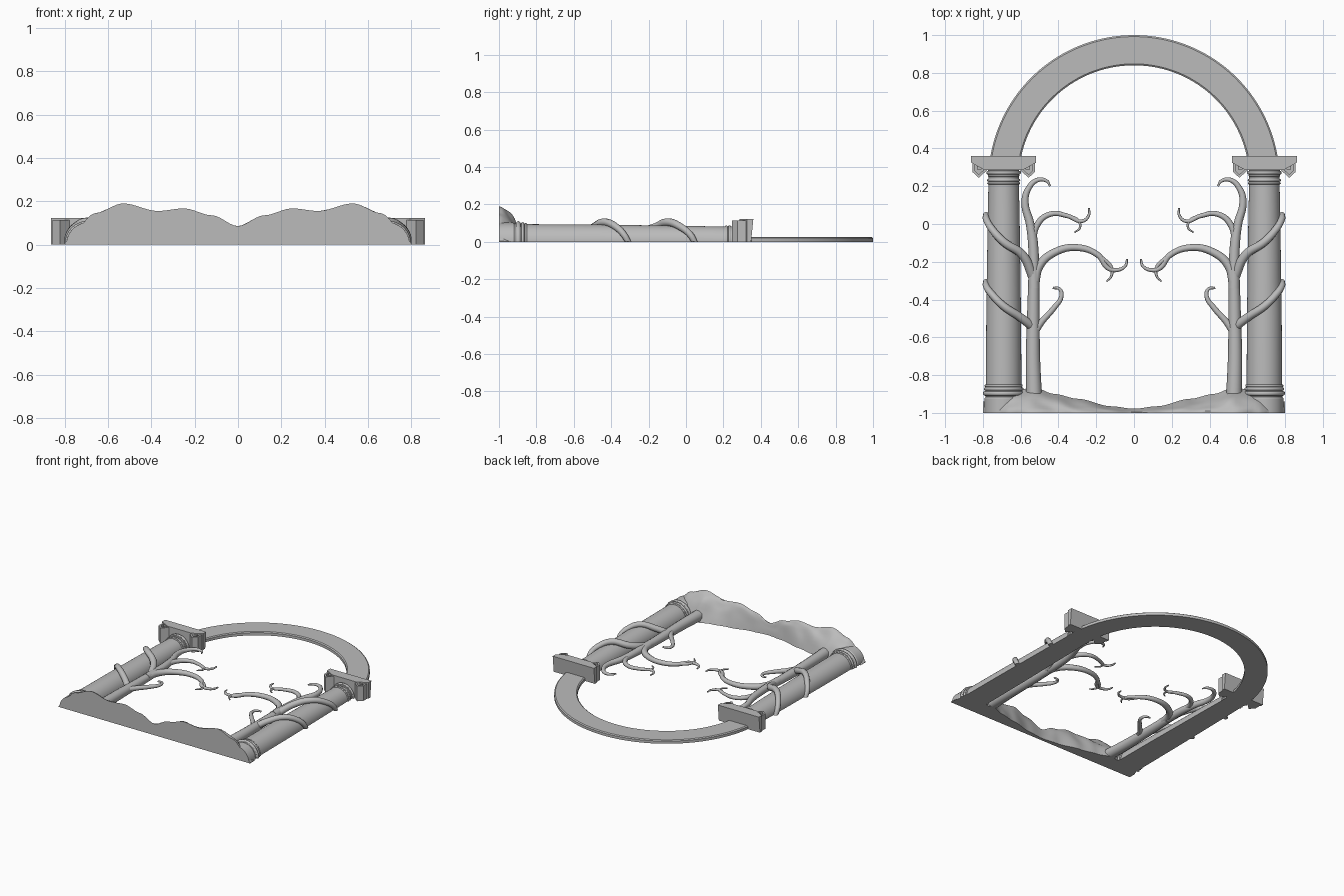
import bpy, bmesh, math
from mathutils import Vector, noise

cube = bpy.data.objects.get("Cube")
if cube:
    bpy.data.objects.remove(cube)

stone = bpy.data.materials.new("grey stone")
stone.use_nodes = True
GREY = (0.5, 0.5, 0.5, 1)
stone.diffuse_color = GREY
stone.node_tree.nodes["Principled BSDF"].inputs["Base Color"].default_value = GREY


def add_object(name, mesh, mirror=True, smooth=None):
    ob = bpy.data.objects.new(name, mesh)
    bpy.context.collection.objects.link(ob)
    mesh.materials.clear()
    mesh.materials.append(stone)
    if smooth:
        bpy.ops.object.select_all(action='DESELECT')
        ob.select_set(True)
        bpy.context.view_layer.objects.active = ob
        bpy.ops.object.shade_smooth_by_angle(angle=math.radians(smooth))
    if mirror:
        ob.modifiers.new("mirror", 'MIRROR').use_mirror_merge = False
    return ob


def finish(name, bm, **kw):
    bmesh.ops.recalc_face_normals(bm, faces=bm.faces)
    mesh = bpy.data.meshes.new(name)
    bm.to_mesh(mesh)
    bm.free()
    return add_object(name, mesh, **kw)


def loft(bm, rows):
    """Skin closed rings of points and cap both ends."""
    rings = [[bm.verts.new(p) for p in row] for row in rows]
    n = len(rings[0])
    for a, b in zip(rings, rings[1:]):
        for i in range(n):
            j = (i + 1) % n
            bm.faces.new((a[i], a[j], b[j], b[i]))
    bm.faces.new(rings[0])
    bm.faces.new(rings[-1][::-1])


def prism(bm, outline, z0, z1):
    loft(bm, [[(x, y, z) for x, y in outline] for z in (z0, z1)])


def interp(table, x):
    """Smooth interpolation through sorted (x, value) pairs."""
    for (x0, a), (x1, b) in zip(table, table[1:]):
        if x <= x1:
            t = (x - x0) / (x1 - x0)
            return a + (b - a) * t * t * (3 - 2 * t)
    return table[-1][1]


# Arch: flat half ring with a softened rim
R_OUT, R_IN, CENTRE, THICK = 0.771, 0.611, 0.229, 0.026
bm = bmesh.new()
rows = []
for i in range(97):
    a = math.radians(9 + 162 * i / 96)
    section = ((R_IN, 0), (R_OUT, 0), (R_OUT, THICK - .006), (R_OUT - .008, THICK),
               (R_IN + .008, THICK), (R_IN, THICK - .006))
    rows.append([(r * math.cos(a), CENTRE + r * math.sin(a), z) for r, z in section])
loft(bm, rows)
finish("arch", bm, mirror=False, smooth=25)

# Columns: half-round shafts with turned rings, lying on their flat backs
COL_X = 0.69
profile = [(-1, .102), (-.925, .102), (-.915, .096)]


def ring(y, r, w):
    return [(y + w * math.cos(t), r + w * math.sin(t))
            for t in (math.pi * k / 6 for k in range(6, -1, -1))]


profile += ring(-.897, .097, .013) + ring(-.873, .096, .009) + ring(-.856, .094, .007)
profile += [(-.845, .094), (-.5, .092), (0, .085), (.2, .081)]
profile += ring(.216, .081, .006) + ring(.232, .081, .007) + [(.25, .08), (.255, .083)]
profile += ring(.272, .082, .010) + [(.3, .082)]
bm = bmesh.new()
loft(bm, [[(COL_X + r * math.cos(math.pi * k / 32), y, r * math.sin(math.pi * k / 32))
           for k in range(33)] for y, r in profile])
finish("columns", bm, smooth=30)

# Capitals: tapered slab with a pair of angular scrolls
bm = bmesh.new()
slab = [(-.172, .325), (-.172, .36), (.172, .36), (.172, .325), (.1, .285), (-.1, .285)]
loft(bm, [[(COL_X + x, y - (.012 if y > .35 and z == 0 else 0), z) for x, y in slab]
          for z in (0, .122)])
for side in (-1, 1):
    def place(points):
        return [(COL_X + side * x, y) for x, y in points]
    # scroll body with a lowered face, a raised rim and a small core
    prism(bm, place([(.165, .33), (.165, .275), (.132, .245), (.085, .287), (.1, .33)]), 0, .098)
    prism(bm, place([(.165, .33), (.165, .275), (.132, .245), (.085, .287), (.096, .295),
                     (.132, .262), (.152, .281), (.152, .33)]), .09, .114)
    prism(bm, place([(.14, .325), (.14, .288), (.118, .288), (.105, .31), (.105, .325)]), .09, .114)
finish("capitals", bm)

# Mound: rolling ground that falls away behind a flat front
HEIGHT = [(0, .085), (.12, .135), (.25, .167), (.37, .155), (.53, .19), (.66, .145),
          (.74, .085), (.785, .03), (.8, .003)]
DEPTH = [(0, .022), (.12, .035), (.3, .075), (.42, .1), (.53, .135), (.62, .12), (.8, .06)]
bm = bmesh.new()
NX, NY = 80, 10
rows = []
for i in range(NX + 1):
    x = -.8 + 1.6 * i / NX
    h, d = interp(HEIGHT, abs(x)), interp(DEPTH, abs(x))
    row = [(x, -1, 0)]
    for j in range(NY + 1):
        t = j / NY
        bump = noise.noise(Vector((x * 9, t * 2, 3))) * math.sin(math.pi * t)
        z = h * (1 - t ** 1.8) * (1 + .22 * bump)
        row.append((x, -1 + d * t * (1 + .1 * bump), max(z, .0005 * (NY - j))))
    rows.append(row)
loft(bm, rows)
finish("ground_mound", bm, mirror=False, smooth=35)


# Trees: tapering tubes, flattened where they touch the ground plane
def tube(name, points, r0, r1):
    cu = bpy.data.curves.new(name, 'CURVE')
    cu.dimensions = '3D'
    cu.bevel_depth = 1
    cu.bevel_resolution = 3
    cu.resolution_u = 8
    cu.use_fill_caps = True
    sp = cu.splines.new('BEZIER')
    sp.bezier_points.add(len(points) - 1)
    for i, (bp, p) in enumerate(zip(sp.bezier_points, points)):
        bp.co = (-p[0], p[1], p[2] if len(p) > 2 else .04)
        bp.handle_left_type = bp.handle_right_type = 'AUTO'
        bp.radius = r0 + (r1 - r0) * i / (len(points) - 1)
    tmp = bpy.data.objects.new(name + "_path", cu)
    bpy.context.collection.objects.link(tmp)
    deps = bpy.context.evaluated_depsgraph_get()
    mesh = bpy.data.meshes.new_from_object(tmp.evaluated_get(deps))
    bpy.data.objects.remove(tmp)
    for v in mesh.vertices:
        v.co.z = max(v.co.z, 0)
    add_object(name, mesh, smooth=50)


tube("trunks", [(-.53, -.9, .035), (-.535, -.7, .035), (-.533, -.5, .035), (-.53, -.27, .038)],
     .042, .029)
tube("top_branches", [(-.53, -.34), (-.535, -.1), (-.55, 0), (-.577, .116), (-.56, .185),
                      (-.51, .233), (-.46, .226), (-.445, .2)], .03, .005)
tube("upper_branches", [(-.54, -.14), (-.51, -.0), (-.44, .053), (-.35, .042),
                        (-.275, .015), (-.24, .045), (-.238, .085)], .019, .005)
tube("upper_twigs", [(-.36, .043), (-.295, .018), (-.287, -.02), (-.315, -.045)], .01, .004)
tube("middle_branches", [(-.53, -.33), (-.5, -.22), (-.42, -.15), (-.3, -.125), (-.19, -.165),
                         (-.135, -.235), (-.085, -.243), (-.045, -.22), (-.037, -.185)], .026, .005)
tube("middle_twigs", [(-.17, -.18), (-.12, -.23), (-.12, -.275), (-.145, -.305)], .012, .004)
tube("lower_branches", [(-.53, -.58), (-.49, -.52), (-.42, -.44), (-.385, -.385),
                        (-.393, -.345), (-.43, -.338)], .02, .006)
tube("lower_vines", [(-.53, -.55, .035), (-.6, -.495, .075), (-.69, -.435, .104),
                     (-.75, -.375, .08), (-.782, -.33, .035), (-.783, -.305, -.01)], .024, .016)
tube("upper_vines", [(-.53, -.29, .035), (-.59, -.165, .075), (-.69, -.095, .104),
                     (-.75, -.03, .08), (-.782, .025, .035), (-.783, .05, -.01)], .026, .016)
